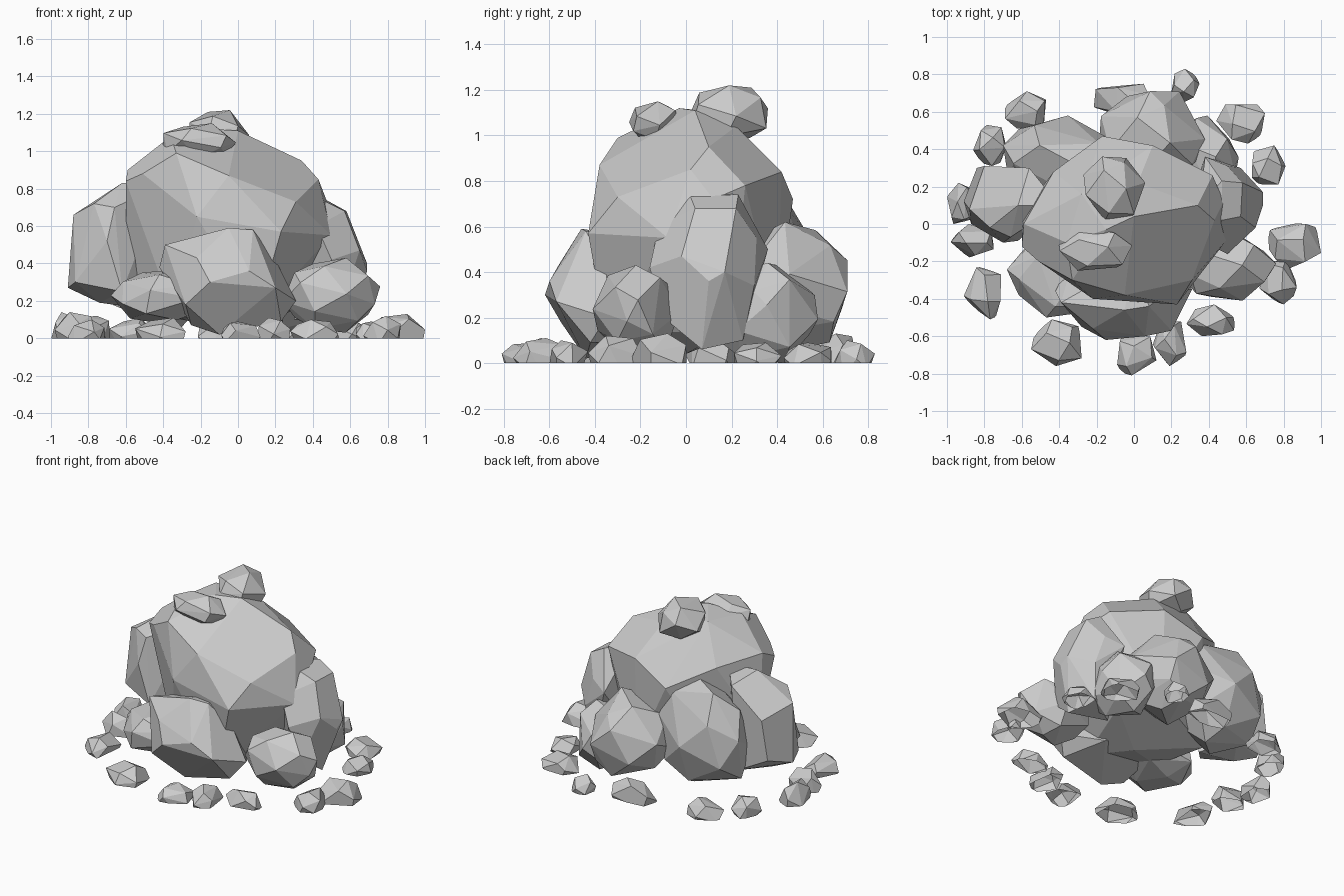
import bpy, bmesh, math, random
from mathutils import Vector


def finish(name, bm):
    bmesh.ops.recalc_face_normals(bm, faces=bm.faces)
    mesh = bpy.data.meshes.new(name)
    bm.to_mesh(mesh)
    bm.free()
    obj = bpy.data.objects.new(name, mesh)
    bpy.context.collection.objects.link(obj)
    return obj


def hull(points):
    bm = bmesh.new()
    for p in points:
        bm.verts.new(p)
    out = bmesh.ops.convex_hull(bm, input=bm.verts)
    junk = [g for g in out["geom_interior"] if isinstance(g, bmesh.types.BMVert)]
    bmesh.ops.delete(bm, geom=junk, context='VERTS')
    bmesh.ops.dissolve_limit(bm, angle_limit=math.radians(7), verts=bm.verts, edges=bm.edges)
    return bm


def random_points(x, y, z, n, seed, turn=0.0):
    """Jittered points on a ball, fitted to the given x, y, z ranges."""
    rng = random.Random(seed)
    pts = []
    for i in range(n):
        h = 1 - 2 * (i + 0.5) / n
        a = i * 2.39996 + rng.uniform(-0.35, 0.35) + turn
        r = math.sqrt(1 - h * h)
        pts.append(Vector((r * math.cos(a), r * math.sin(a), h)) * rng.uniform(0.92, 1.05))
    for k, (lo, hi) in enumerate((x, y, z)):
        a = min(p[k] for p in pts)
        b = max(p[k] for p in pts)
        for p in pts:
            p[k] = lo + (p[k] - a) / (b - a) * (hi - lo)
    return pts


# Large central boulder
finish("main_boulder", hull([
    (-.36, -.1, 1.08), (-.15, -.03, 1.12), (0, .04, 1.11), (-.28, .16, 1.1), (.02, .22, 1.04),
    (-.59, 0, .9), (-.6, .05, .4), (-.6, -.12, .84), (-.51, -.2, .88), (-.33, -.3, .99),
    (-.22, -.4, .65), (-.05, -.38, .87), (.23, -.43, .57), (.31, -.3, .73), (.34, .1, .95),
    (.43, .02, .85), (.5, -.08, .55), (.48, .12, .72), (.2, -.36, .38), (.42, .26, .78),
    (.1, .42, .84), (-.17, .47, .72), (-.43, .28, .86), (0, 0, .04), (.3, .2, .15),
    (-.35, -.2, .15), (-.4, .2, .12), (.1, -.35, .12), (.1, .4, .2)]))

# Boulder leaning on the front
finish("front_boulder", hull([
    (-.39, -.42, .5), (-.05, -.46, .59), (.08, -.44, .58), (.2, -.35, .42), (.31, -.35, .2),
    (.2, -.57, .27), (-.22, -.56, .43), (-.28, -.55, .18), (-.15, -.62, .3), (.06, -.6, .36),
    (.23, -.42, .09), (-.1, -.44, .02), (-.25, -.4, .07), (-.42, -.36, .38), (.15, -.1, .1),
    (-.3, -.1, .2), (0, -.2, .55)]))

# Tall boulder on the left
finish("left_boulder", hull([
    (-.88, .08, .66), (-.91, .12, .27), (-.87, .0, .3), (-.8, .31, .6), (-.62, .1, .83),
    (-.66, -.07, .7), (-.7, -.1, .52), (-.62, -.09, .25), (-.77, -.02, .72), (-.56, .3, .78),
    (-.74, .1, .19), (-.6, .3, .2), (-.84, .3, .33), (-.4, .1, .82), (-.45, .1, .15)]))

# Tall boulder on the right
finish("right_boulder", hull([
    (.47, .02, .73), (.47, .23, .74), (.58, .22, .68), (.57, .04, .68), (.65, -.02, .47),
    (.69, .17, .4), (.69, .1, .36), (.5, -.16, .42), (.56, -.1, .2), (.6, .07, .06),
    (.57, .3, .34), (.5, .31, .55), (.53, .25, .1), (.42, -.12, .6), (.3, .1, .1),
    (.35, .1, .75), (.38, .36, .5)]))

# Remaining boulders: name, x range, y range, z range, points, seed
boulders = [
    ("back_left_boulder", (-.7, -.08), (.08, .58), (.06, .79), 22, 3),
    ("back_boulder", (-.19, .38), (.2, .71), (.06, .62), 22, 8),
    ("back_right_boulder", (.2, .56), (.14, .58), (0, .44), 20, 5),
    ("front_right_boulder", (.24, .76), (-.41, -.03), (.03, .43), 22, 12),
    ("front_left_boulder", (-.68, -.15), (-.5, -.02), (.08, .37), 20, 21),
    ("top_front_rock", (-.4, -.01), (-.25, -.02), (.96, 1.15), 16, 6),
    ("top_back_rock", (-.27, .06), (.02, .36), (.97, 1.22), 16, 9),
]
for name, x, y, z, n, seed in boulders:
    finish(name, hull(random_points(x, y, z, n, seed)))

# Ring of pebbles, open where they meet the ground: centre x, y, size x, y, height
pebbles = [
    (-.58, .61, .22, .20, .11), (-.77, .42, .18, .22, .12), (-.92, .11, .16, .22, .14),
    (-.865, -.09, .23, .18, .14), (-.81, -.37, .20, .28, .10), (-.415, -.635, .27, .25, .11),
    (.015, -.70, .21, .22, .09), (.19, -.64, .18, .24, .11), (.41, -.515, .26, .17, .10),
    (.77, -.31, .20, .24, .12), (.855, -.12, .29, .25, .13), (.72, .315, .18, .21, .09),
    (.57, .535, .26, .21, .09), (.275, .74, .15, .18, .10), (-.06, .67, .31, .16, .13),
]
for i, (x, y, sx, sy, h) in enumerate(pebbles):
    bm = hull(random_points((x - sx / 2, x + sx / 2), (y - sy / 2, y + sy / 2),
                            (-h * .7, h), 14, 40 + i, i * 1.3))
    bmesh.ops.bisect_plane(bm, geom=bm.verts[:] + bm.edges[:] + bm.faces[:],
                           plane_co=(0, 0, 0), plane_no=(0, 0, 1), clear_inner=True)
    finish("pebble_%02d" % (i + 1), bm)
